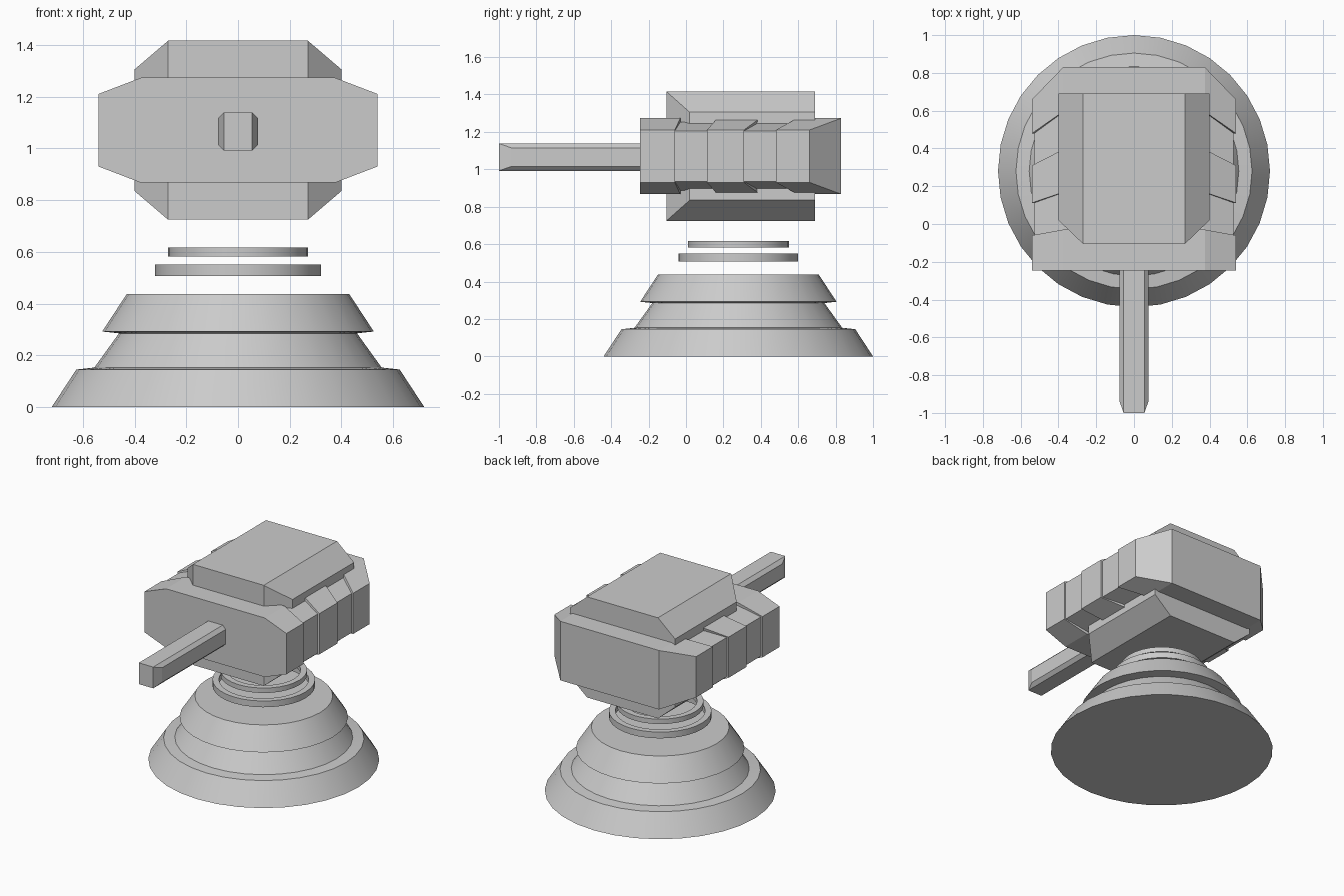
import bpy, bmesh, math

if "Cube" in bpy.data.objects:
    bpy.data.objects.remove(bpy.data.objects["Cube"])

CY = 0.28      # y of the pedestal axis
CZ = 1.07      # mid height of the turret head
SEG = 32


def make(name, verts, faces, smooth=False):
    mesh = bpy.data.meshes.new(name)
    mesh.from_pydata(verts, [], faces)
    bm = bmesh.new()
    bm.from_mesh(mesh)
    bmesh.ops.remove_doubles(bm, verts=bm.verts, dist=1e-5)
    bmesh.ops.recalc_face_normals(bm, faces=bm.faces)
    bm.to_mesh(mesh)
    bm.free()
    obj = bpy.data.objects.new(name, mesh)
    bpy.context.collection.objects.link(obj)
    if smooth:
        bpy.context.view_layer.objects.active = obj
        obj.select_set(True)
        bpy.ops.object.shade_smooth_by_angle(angle=math.radians(25))
        obj.select_set(False)
    return obj


def lathe(name, profile, closed=False):
    """Spin an (r, z) profile round the pedestal axis."""
    n = len(profile)
    verts, faces = [], []
    for i in range(SEG):
        a = 2 * math.pi * i / SEG
        verts += [(r * math.cos(a), CY + r * math.sin(a), z) for r, z in profile]
    for i in range(SEG):
        j = (i + 1) % SEG
        for k in range(n if closed else n - 1):
            m = (k + 1) % n
            faces.append((i * n + k, j * n + k, j * n + m, i * n + m))
    if not closed:
        faces.append([i * n for i in range(SEG)])
        faces.append([i * n + n - 1 for i in range(SEG)])
    return make(name, verts, faces, True)


def loft(name, sections, cz):
    """Loft octagons along y: (outer x, outer half z, outer y, inner x, inner half z, inner y)."""
    verts, faces = [], []
    for xo, zo, yo, xi, zi, yi in sections:
        verts += [(xo, yo, cz - zo), (xo, yo, cz + zo),
                  (xi, yi, cz + zi), (-xi, yi, cz + zi),
                  (-xo, yo, cz + zo), (-xo, yo, cz - zo),
                  (-xi, yi, cz - zi), (xi, yi, cz - zi)]
    for s in range(len(sections) - 1):
        for k in range(8):
            m = (k + 1) % 8
            faces.append((s * 8 + k, s * 8 + m, s * 8 + 8 + m, s * 8 + 8 + k))
    faces.append(range(8))
    faces.append(range(len(verts) - 8, len(verts)))
    return make(name, verts, faces)


# Stepped round pedestal
lathe("pedestal", [(0.72, 0), (0.625, 0.145), (0.555, 0.153), (0.46, 0.285),
                   (0.525, 0.292), (0.43, 0.437)])

# Floating rings under the head
for name, r, z0, z1 in (("lower_ring", 0.32, 0.507, 0.55),
                        ("upper_ring", 0.27, 0.582, 0.616)):
    lathe(name, [(r, z0), (r, z1), (r - 0.04, z1), (r - 0.04, z0)], True)

# Main body: octagonal, with alternate raised and recessed bands on its flanks
raised, sunk = (0.54, 0.14, 0.375, 0.203), (0.528, 0.135, 0.37, 0.183)
outer_y = [-0.245, -0.06, 0.112, 0.31, 0.48, 0.66]
inner_y = [-0.245, -0.03, 0.168, 0.395, 0.595, 0.66]
sections = []
for i in range(5):
    xo, zo, xi, zi = sunk if i % 2 else raised
    for k in (i, i + 1):
        sections.append((xo, zo, outer_y[k], xi, zi, inner_y[k]))
# tapered rear corners
sections[-1] = (0.54, 0.14, 0.66, 0.375, 0.203, 0.83)
sections.append((0.375, 0.203, 0.83, 0.375, 0.203, 0.83))
loft("head_body", sections, CZ)

# Armour block showing above and below the body, front corners cut off
loft("armour_block", [(0.27, 0.235, -0.105, 0.27, 0.346, -0.105),
                      (0.40, 0.235, 0.02, 0.27, 0.346, -0.105),
                      (0.40, 0.235, 0.69, 0.27, 0.346, 0.69)], CZ)

# Gun barrel with a narrowed muzzle
loft("barrel", [(0.055, 0.05, -1.0, 0.055, 0.073, -1.0),
                (0.078, 0.05, -0.935, 0.055, 0.073, -1.0),
                (0.078, 0.05, -0.2, 0.055, 0.073, -0.2)], 1.065)
